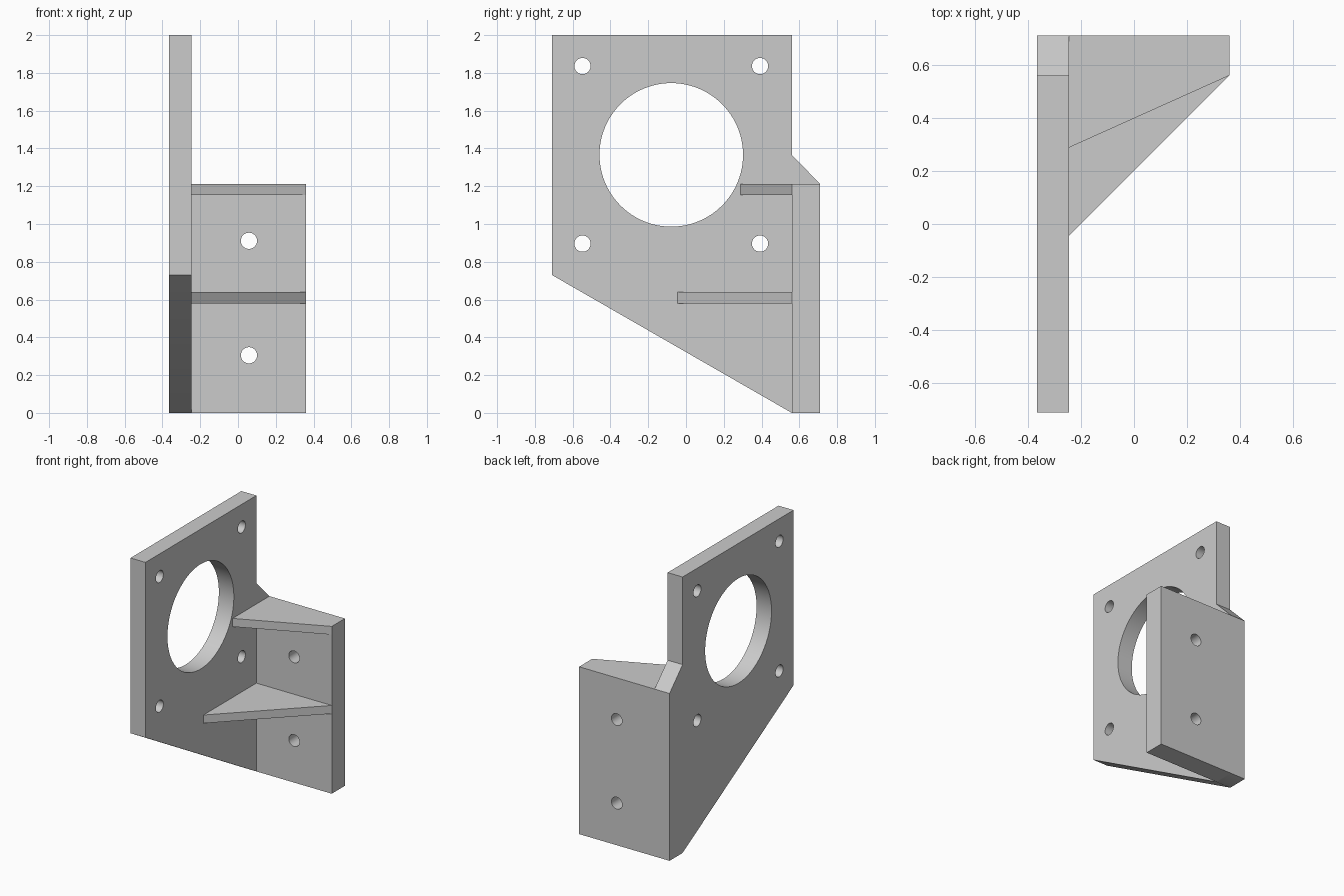
import bpy, bmesh
from math import radians
from mathutils import Matrix, Vector

if "Cube" in bpy.data.objects:
    bpy.data.objects.remove(bpy.data.objects["Cube"], do_unlink=True)

grey = bpy.data.materials.new("plain grey")
grey.use_nodes = True
grey.diffuse_color = (0.6, 0.6, 0.6, 1)
grey.node_tree.nodes["Principled BSDF"].inputs["Base Color"].default_value = grey.diffuse_color


def to_object(name, bm):
    bmesh.ops.recalc_face_normals(bm, faces=bm.faces)
    mesh = bpy.data.meshes.new(name)
    bm.to_mesh(mesh)
    bm.free()
    mesh.materials.append(grey)
    obj = bpy.data.objects.new(name, mesh)
    bpy.context.collection.objects.link(obj)
    return obj


def prism(name, outline, offset):
    """Extrude a closed outline of 3D points along offset."""
    bm = bmesh.new()
    face = bm.faces.new([bm.verts.new(p) for p in outline])
    ext = bmesh.ops.extrude_face_region(bm, geom=[face], use_keep_orig=True)
    verts = [v for v in ext["geom"] if isinstance(v, bmesh.types.BMVert)]
    bmesh.ops.translate(bm, verts=verts, vec=offset)
    return to_object(name, bm)


def drill(obj, holes, axis):
    """Cut round holes, given as (centre, radius, segments), along axis."""
    bm = bmesh.new()
    turn = Vector((0, 0, 1)).rotation_difference(Vector(axis)).to_matrix().to_4x4()
    for centre, radius, segments in holes:
        bmesh.ops.create_cone(bm, cap_ends=True, segments=segments, radius1=radius,
                              radius2=radius, depth=0.4,
                              matrix=Matrix.Translation(centre) @ turn)
    cutter = to_object("hole_cutter", bm)
    cutter.hide_render = True
    mod = obj.modifiers.new("holes", "BOOLEAN")
    mod.operation, mod.solver, mod.object = "DIFFERENCE", "EXACT", cutter
    bpy.ops.object.select_all(action="DESELECT")
    obj.select_set(True)
    bpy.context.view_layer.objects.active = obj
    bpy.ops.object.modifier_apply(modifier=mod.name)
    bpy.data.objects.remove(cutter, do_unlink=True)
    bpy.ops.object.shade_smooth_by_angle(angle=radians(30))


LEFT, INNER, RIGHT = -0.365, -0.245, 0.36
WALL, BACK, TOP = 0.56, 0.71, 1.213

# Upright motor plate with a large bore and four screw holes
profile = [(-BACK, 0.73), (-BACK, 2), (WALL, 2), (WALL, 1.365),
           (BACK, TOP), (BACK, 0), (WALL, 0)]
plate = prism("motor_plate", [(LEFT, y, z) for y, z in profile], (INNER - LEFT, 0, 0))
mid = (LEFT + INNER) / 2
bore = [((mid, -0.078, 1.366), 0.38, 96)]
screws = [((mid, y, z), 0.043, 32) for y in (-0.548, 0.392) for z in (0.896, 1.836)]
drill(plate, bore + screws, (1, 0, 0))

# Back mounting wall with two screw holes
wall = prism("mounting_wall", [(INNER, WALL, 0), (RIGHT, WALL, 0),
                               (RIGHT, BACK, 0), (INNER, BACK, 0)], (0, 0, TOP))
drill(wall, [((0.058, (WALL + BACK) / 2, z), 0.043, 32) for z in (0.305, 0.911)], (0, 1, 0))

# Triangular stiffening ribs in the corner
for name, front, z in (("upper_rib", 0.288, 1.153), ("lower_rib", -0.045, 0.58)):
    prism(name, [(INNER, front, z), (RIGHT, WALL, z), (INNER, WALL, z)], (0, 0, 0.06))
